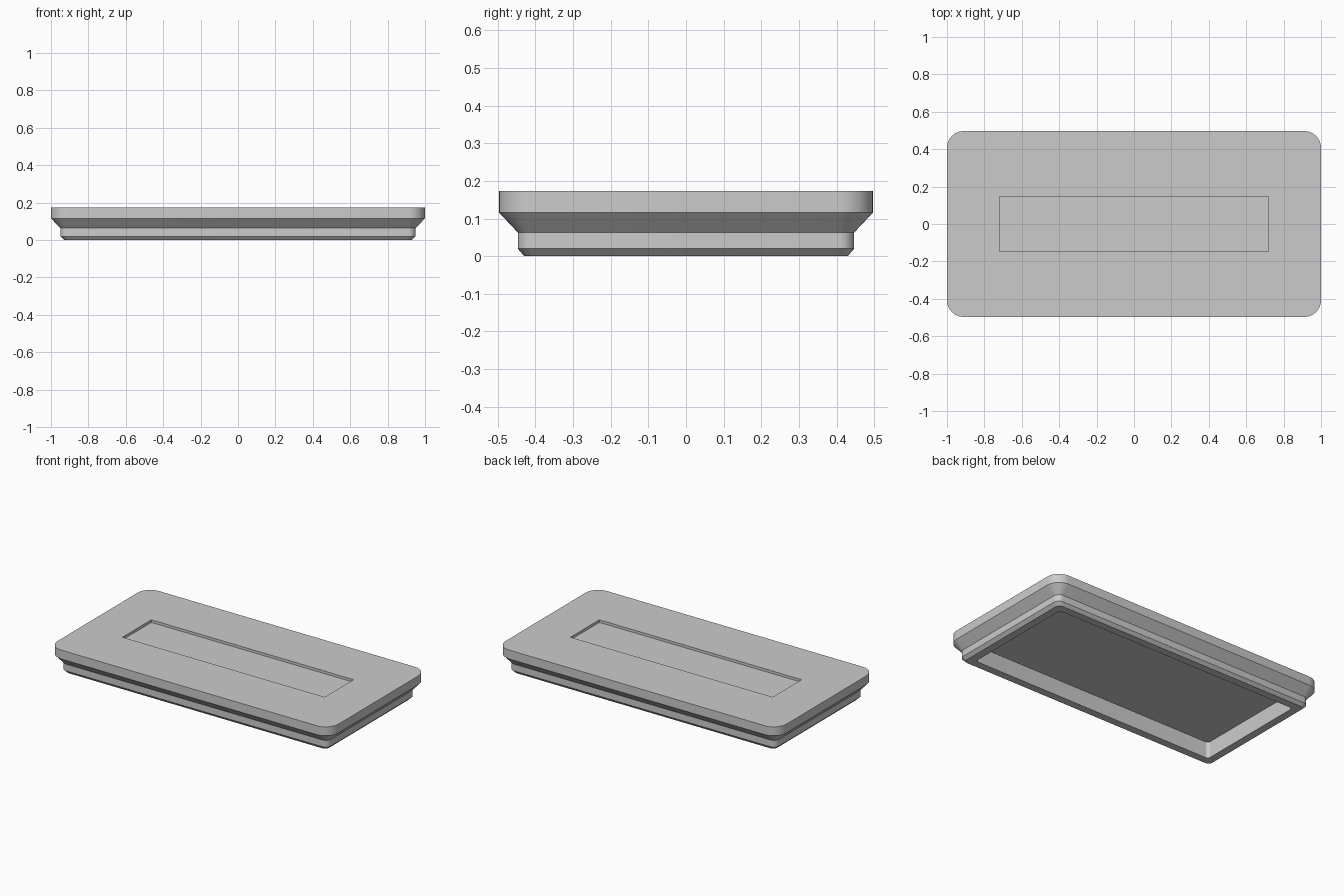
import bpy
import bmesh
from math import cos, sin, pi

cube = bpy.data.objects.get("Cube")
if cube:
    bpy.data.objects.remove(cube, do_unlink=True)

grey = bpy.data.materials.new("plain grey")
grey.use_nodes = True
color = (0.6, 0.6, 0.6, 1)
grey.diffuse_color = color
grey.node_tree.nodes["Principled BSDF"].inputs["Base Color"].default_value = color

STEPS = 8  # segments per rounded corner


def ring(bm, half_x, half_y, radius, z):
    """Rounded rectangle, counter-clockwise from above."""
    verts = []
    for corner, (sx, sy) in enumerate([(1, 1), (-1, 1), (-1, -1), (1, -1)]):
        for i in range(STEPS + 1):
            a = (corner + i / STEPS) * pi / 2
            verts.append(bm.verts.new((sx * (half_x - radius) + radius * cos(a),
                                       sy * (half_y - radius) + radius * sin(a), z)))
    return verts


# Cross-section from the hollow underside, round the outside, into the top slot
sections = [
    (0.88, 0.38, 0.02, 0.105),   # ceiling of the hollow
    (0.88, 0.38, 0.02, 0.0),     # inner edge of the foot
    (0.93, 0.43, 0.03, 0.0),     # outer edge of the foot
    (0.95, 0.447, 0.04, 0.02),   # foot bevel
    (0.95, 0.447, 0.04, 0.063),  # plinth wall
    (1.0, 0.497, 0.09, 0.116),   # flare
    (1.0, 0.497, 0.09, 0.173),   # lid wall
    (0.72, 0.147, 0.0, 0.173),   # slot rim
    (0.72, 0.147, 0.0, 0.156),   # slot floor
]

bm = bmesh.new()
rings = [ring(bm, *s) for s in sections]
for low, high in zip(rings, rings[1:]):
    n = len(low)
    for i in range(n):
        j = (i + 1) % n
        bm.faces.new((low[i], low[j], high[j], high[i]))
bm.faces.new(rings[0][::-1])
bm.faces.new(rings[-1])
bmesh.ops.remove_doubles(bm, verts=bm.verts[:], dist=0.0001)
bmesh.ops.recalc_face_normals(bm, faces=bm.faces[:])

mesh = bpy.data.meshes.new("base_plate")
bm.to_mesh(mesh)
bm.free()
mesh.materials.append(grey)
plate = bpy.data.objects.new("base_plate", mesh)
bpy.context.collection.objects.link(plate)

bpy.ops.object.select_all(action='DESELECT')
plate.select_set(True)
bpy.context.view_layer.objects.active = plate
bpy.ops.object.shade_smooth_by_angle(angle=pi / 6)
